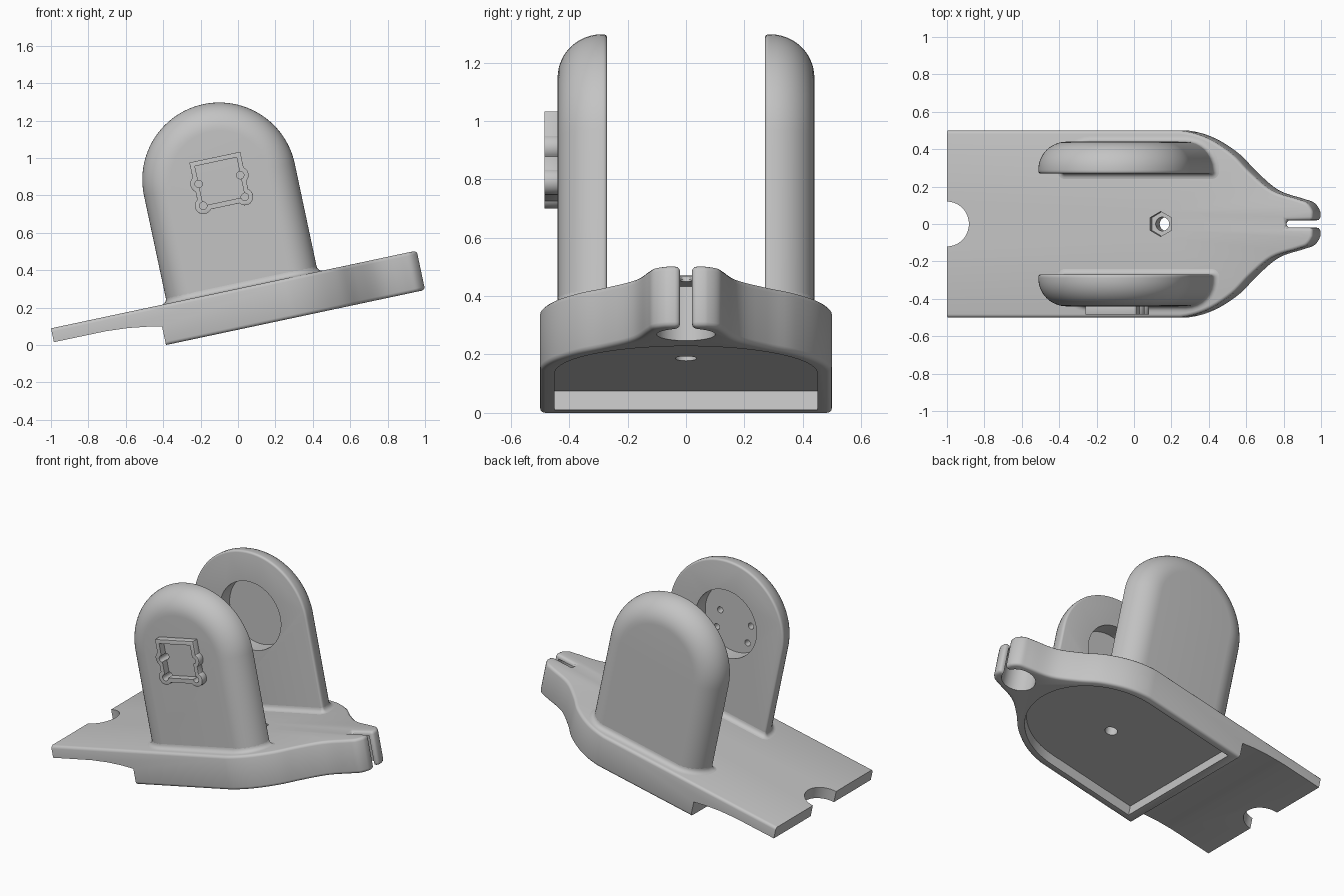
import bpy, bmesh, math
from mathutils import Vector, Matrix

if "Cube" in bpy.data.objects:
    bpy.data.objects.remove(bpy.data.objects["Cube"], do_unlink=True)

grey = bpy.data.materials.new("plain grey")
grey.use_nodes = True
GREY = (0.55, 0.55, 0.55, 1)
grey.diffuse_color = GREY
grey.node_tree.nodes["Principled BSDF"].inputs["Base Color"].default_value = GREY

TILT = Matrix.Translation((-0.385, 0, 0)) @ Matrix.Rotation(math.radians(-12), 4, 'Y')
TOP = 0.215          # height of the base plate
CU, CW, R = 0.463, 0.806, 0.412   # centre and radius of the upright's dome


def loft(name, rings):
    """Closed solid through equal rings of points, capped at both ends."""
    bm = bmesh.new()
    rows = [[bm.verts.new(p) for p in ring] for ring in rings]
    n = len(rows[0])
    for a, b in zip(rows, rows[1:]):
        for i in range(n):
            j = (i + 1) % n
            bm.faces.new((a[i], a[j], b[j], b[i]))
    bm.faces.new(rows[0][::-1])
    bm.faces.new(rows[-1])
    bmesh.ops.recalc_face_normals(bm, faces=bm.faces)
    me = bpy.data.meshes.new(name)
    bm.to_mesh(me)
    bm.free()
    ob = bpy.data.objects.new(name, me)
    bpy.context.collection.objects.link(ob)
    return ob


def upward(name, pts, lo, hi):
    return loft(name, [[(u, y, w) for u, y in pts] for w in (lo, hi)])


def sideways(name, pts, lo, hi):
    return loft(name, [[(u, y, w) for u, w in pts] for y in (lo, hi)])


def arc(cx, cy, r, a0, a1, n):
    angles = [math.radians(a0 + (a1 - a0) * i / n) for i in range(n + 1)]
    return [(cx + r * math.cos(a), cy + r * math.sin(a)) for a in angles]


def circle(cx, cy, r, n=32, start=0):
    return arc(cx, cy, r, start, start + 360, n)[:-1]


def rect(x0, y0, x1, y1):
    return [(x0, y0), (x1, y0), (x1, y1), (x0, y1)]


def apply(ob, mod):
    bpy.ops.object.select_all(action='DESELECT')
    bpy.context.view_layer.objects.active = ob
    ob.select_set(True)
    bpy.ops.object.modifier_apply(modifier=mod.name)


def combine(ob, others, operation='DIFFERENCE'):
    for other in others:
        mod = ob.modifiers.new("combine", 'BOOLEAN')
        mod.operation, mod.solver, mod.object = operation, 'EXACT', other
        apply(ob, mod)
        bpy.data.objects.remove(other, do_unlink=True)


def bevel(ob, width, segments):
    mod = ob.modifiers.new("round", 'BEVEL')
    mod.width, mod.segments = width, segments
    mod.limit_method, mod.angle_limit = 'ANGLE', math.radians(40)
    apply(ob, mod)


def spline(points, steps=5):
    """Smooth curve through the inner points."""
    p = [Vector(q) for q in points]
    out = []
    for a, b, c, d in zip(p, p[1:], p[2:], p[3:]):
        for i in range(steps):
            t = i / steps
            out.append(0.5 * (2 * b + (c - a) * t + (2 * a - 5 * b + 4 * c - d) * t ** 2
                              + (3 * b - a - 3 * c + d) * t ** 3))
    return [tuple(q) for q in out + [p[-2]]]


# Base plate with a waisted nose and a split end
nose = spline([(0.5, 0.5), (0.69, 0.5), (0.837, 0.46), (0.973, 0.375), (1.07, 0.278),
               (1.19, 0.18), (1.328, 0.134), (1.385, 0.112), (1.416, 0.065), (1.416, 0.02)])
half = [(-0.7, 0.5)] + nose + [(1.416, 0.02), (1.268, 0.02)]
base = upward("base", half + [(u, -y) for u, y in reversed(half)], 0, TOP)
bevel(base, 0.018, 3)
combine(base, [
    # thin tail underside, square tail end and its round notch
    sideways("cut", [(-0.8, -0.1), (0, -0.1), (0, 0.1), (-0.08, 0.117),
                     (-0.18, 0.131), (-0.3, 0.139), (-0.8, 0.14)], -0.7, 0.7),
    upward("cut", rect(-0.9, -0.7, -0.583, 0.7), -0.2, 0.4),
    upward("cut", circle(-0.583, 0, 0.12, 40), -0.2, 0.4),
    # hollow underside
    upward("cut", [(0.05, -0.45)] + arc(0.65, 0, 0.45, -90, 90, 40) + [(0.05, 0.45)], -0.1, 0.066),
    # nut recess, bolt hole and the blind bore in the nose
    upward("cut", circle(0.585, 0, 0.067, 6, 30), 0.17, 0.4),
    upward("cut", circle(0.585, 0, 0.037, 24), -0.1, 0.3),
    upward("cut", circle(1.29, 0, 0.1, 40), -0.1, 0.19),
])
parts = [base]


def stadium(r, y):
    dome = arc(CU, CW, r, 0, 180, 48)
    return [(u, y, w) for u, w in [(CU + r, 0.15)] + dome + [(CU - r, 0.15)]]


def footprint(off, side, w):
    """Outline of the upright's foot, grown by off."""
    big, small = 0.15 + off, 0.012 + off
    pts = []
    for cu, cy, r, a in ((CU + R - 0.15, 0.29, big, 0), (CU - R + 0.15, 0.29, big, 90),
                         (CU - R + 0.012, 0.282, small, 180), (CU + R - 0.012, 0.282, small, 270)):
        pts += arc(cu, cy, r, a, a + 90, 8)
    return [(u, side * y, w) for u, y in pts]


# Uprights: domed slabs, rounded outside, with a round pocket inside
bosses = [(u, w) for u in (0.35, 0.577) for w in (0.687, 0.806)]
for name, side in (("front", -1), ("back", 1)):
    section = [(R - 0.012 + q, 0.282 - p) for q, p in arc(0, 0, 0.012, 90, 0, 3)]
    section += [(R - 0.15 + q, 0.29 + p) for q, p in arc(0, 0, 0.15, 0, 90, 12)]
    upright = loft(name + "_upright", [stadium(r, side * y) for r, y in section])
    cuts = [sideways("cut", circle(CU, CW, 0.22, 48), side * 0.2, side * 0.37)]
    if side < 0:
        cuts += [sideways("cut", circle(u, w, 0.02, 16), -0.6, -0.3) for u, w in bosses]
    combine(upright, cuts)
    # fillet where the upright meets the base
    curve = [(0.03 - q, TOP + 0.03 - p) for q, p in arc(0, 0, 0.03, 90, 0, 5)]
    rings = [footprint(0.03, side, TOP - 0.02)]
    rings += [footprint(off, side, w) for off, w in curve[::1]]
    rings.sort(key=lambda ring: ring[0][2])
    fillet = loft(name + "_upright_fillet", rings)
    parts += [upright, fillet]

# Raised square frame with screw bosses on the front upright
frame = sideways("square_frame", rect(0.325, 0.66, 0.603, 0.928), -0.485, -0.43)
combine(frame, [sideways("boss", circle(u, w, 0.045, 24), -0.485, -0.43) for u, w in bosses], 'UNION')
bevel(frame, 0.009, 2)
combine(frame, [sideways("cut", rect(0.35, 0.687, 0.578, 0.903), -0.6, -0.4)]
        + [sideways("cut", circle(u, w, 0.02, 16), -0.6, -0.4) for u, w in bosses])
parts.append(frame)

# Tilt everything, colour it and smooth the curved faces
for ob in parts:
    ob.data.transform(TILT)
    ob.data.materials.clear()
    ob.data.materials.append(grey)
    bpy.ops.object.select_all(action='DESELECT')
    bpy.context.view_layer.objects.active = ob
    ob.select_set(True)
    bpy.ops.object.shade_smooth_by_angle(angle=math.radians(32))
